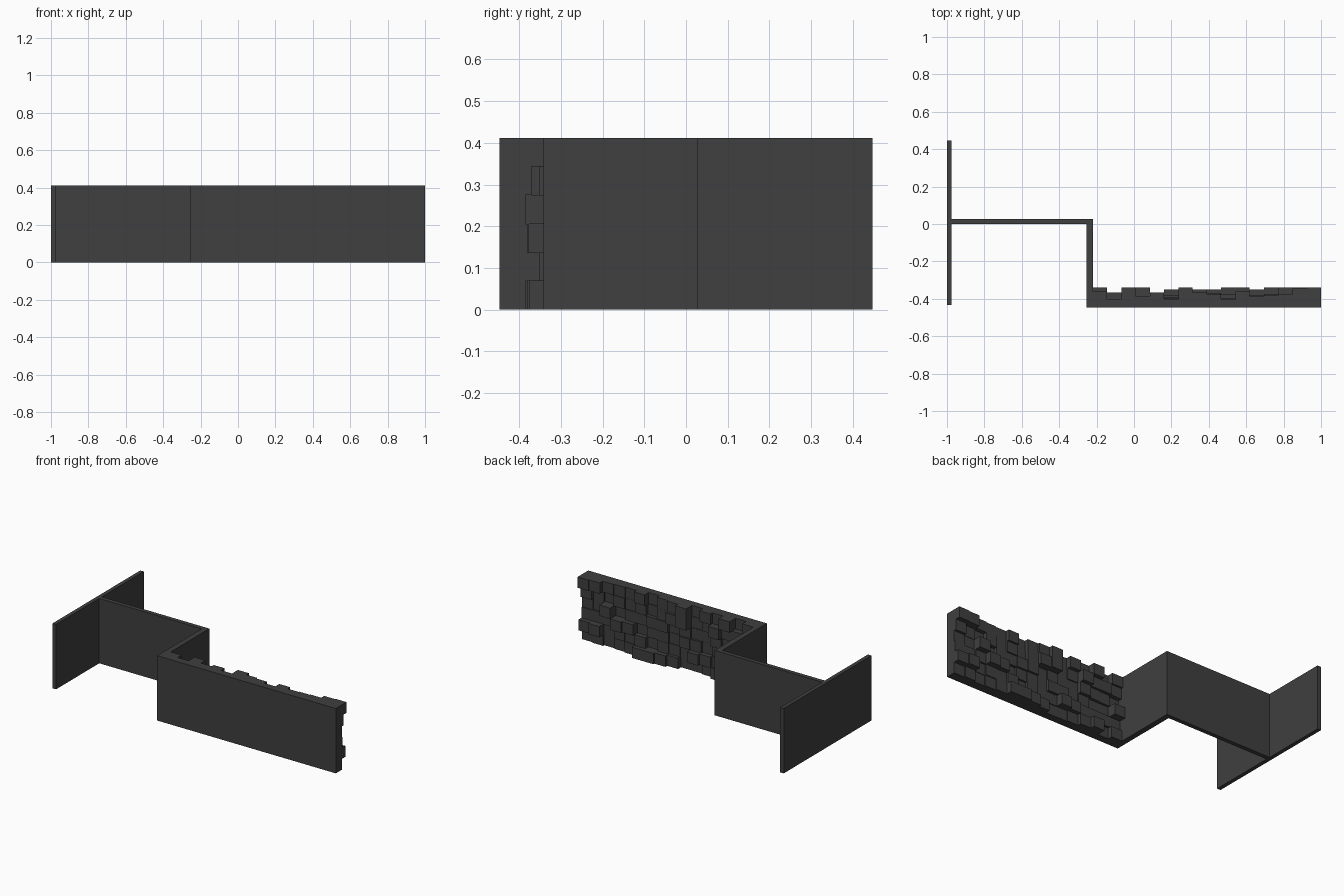
import bpy, bmesh, random
from mathutils import Vector

if "Cube" in bpy.data.objects:
    bpy.data.objects.remove(bpy.data.objects["Cube"])

random.seed(7)
H = 0.412         # wall height
BASE = -0.405     # rear plane of the slab that carries the blocks

dark = bpy.data.materials.new("dark_stone")
dark.diffuse_color = (0.05, 0.05, 0.05, 1)
dark.use_nodes = True
dark.node_tree.nodes["Principled BSDF"].inputs["Base Color"].default_value = dark.diffuse_color


def finish(name, bm):
    bmesh.ops.recalc_face_normals(bm, faces=bm.faces)
    mesh = bpy.data.meshes.new(name)
    bm.to_mesh(mesh)
    bm.free()
    mesh.materials.append(dark)
    obj = bpy.data.objects.new(name, mesh)
    bpy.context.collection.objects.link(obj)
    return obj


def add_box(bm, x0, x1, y0, y1, z0=0.0, z1=H):
    verts = bmesh.ops.create_cube(bm, size=1)["verts"]
    for v in verts:
        v.co = Vector(((x0 + x1) / 2 + v.co.x * (x1 - x0),
                       (y0 + y1) / 2 + v.co.y * (y1 - y0),
                       (z0 + z1) / 2 + v.co.z * (z1 - z0)))


# End plate across the left side
bm = bmesh.new()
add_box(bm, -1.0, -0.975, -0.433, 0.447)
finish("end_plate", bm)

# Z-shaped run: middle wall, return wall and front slab in one outline
outline = [(-0.975, 0.0), (-0.255, 0.0), (-0.255, -0.447), (1.0, -0.447),
           (1.0, BASE), (-0.22, BASE), (-0.22, 0.027), (-0.975, 0.027)]
bm = bmesh.new()
face = bm.faces.new([bm.verts.new((x, y, 0)) for x, y in outline])
top = bmesh.ops.extrude_face_region(bm, geom=[face])["geom"]
bmesh.ops.translate(bm, vec=(0, 0, H),
                    verts=[g for g in top if isinstance(g, bmesh.types.BMVert)])
finish("stepped_wall", bm)

# Uneven stone blocks on the rear of the slab: 16 columns by 6 rows
COLS, ROWS, X0, X1 = 16, 6, -0.22, 1.0
top_row = [-.36, -.40, -.34, -.385, -.365, -.40, -.34, -.365,
           -.375, -.40, -.36, -.385, -.38, -.375, -.345, -.34]
limit = [-.34, -.365, -.34, -.34, -.365, -.35, -.34, -.35,
         -.35, -.34, -.34, -.35, -.34, -.34, -.34, -.34]
right_end = [-.385, -.35, -.38, -.385, -.37, -.34]
bm = bmesh.new()
w, h = (X1 - X0) / COLS, H / ROWS
for c in range(COLS):
    peak = random.randrange(ROWS - 1)
    for r in range(ROWS):
        depth = limit[c] if r == peak else random.uniform(-0.40, -0.365)
        if r == ROWS - 1:
            depth = top_row[c]
        if c == COLS - 1:
            depth = right_end[r]
        add_box(bm, X0 + c * w, X0 + (c + 1) * w, BASE, depth, r * h, (r + 1) * h)
# Drop the hidden faces against the slab
hidden = [f for f in bm.faces if all(abs(v.co.y - BASE) < 1e-5 for v in f.verts)]
bmesh.ops.delete(bm, geom=hidden, context='FACES')
finish("stone_blocks", bm)
